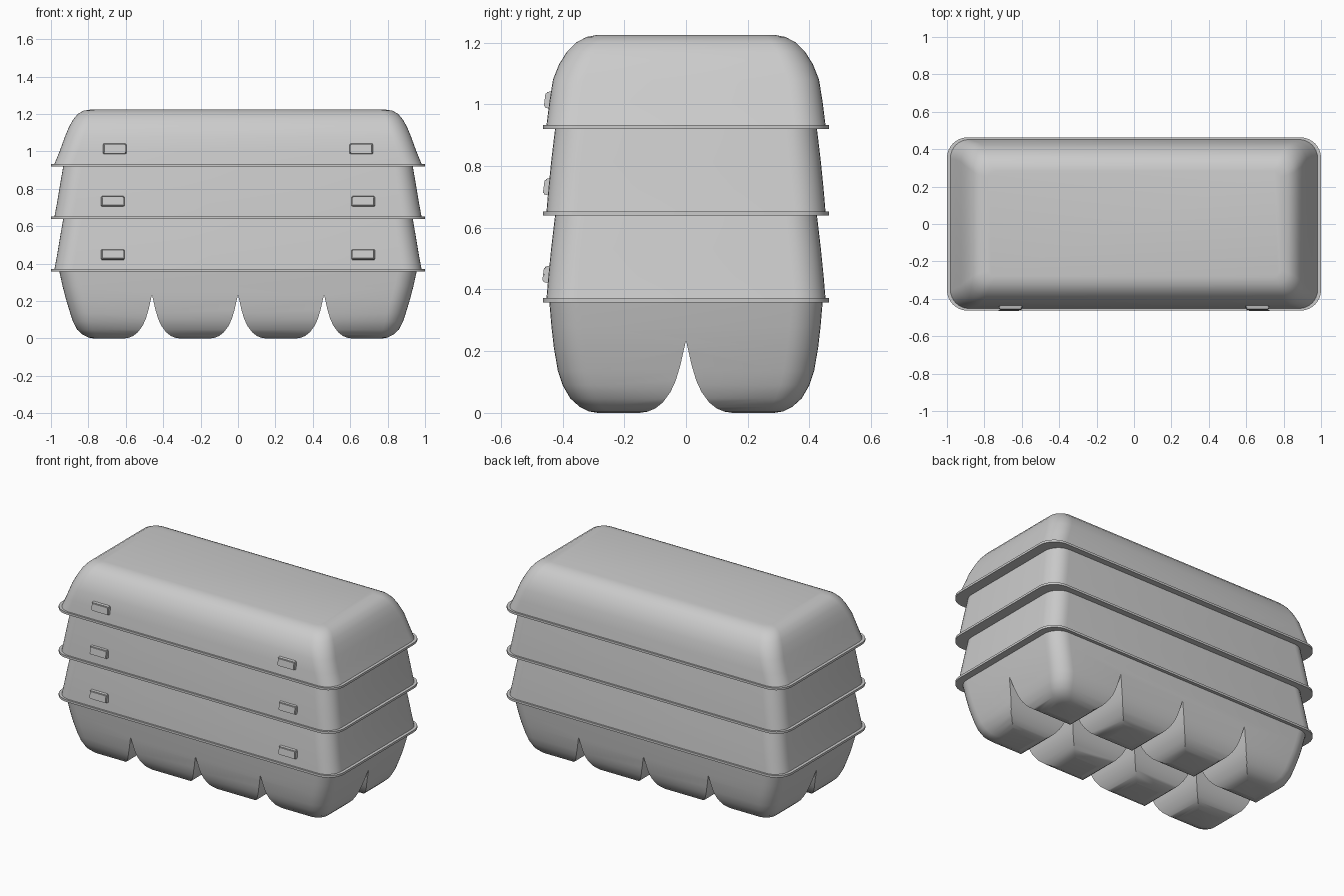
import bpy, bmesh, math

if "Cube" in bpy.data.objects:
    bpy.data.objects.remove(bpy.data.objects["Cube"])


def finish(name, bm, angle=35):
    bmesh.ops.recalc_face_normals(bm, faces=bm.faces)
    me = bpy.data.meshes.new(name)
    bm.to_mesh(me)
    bm.free()
    ob = bpy.data.objects.new(name, me)
    bpy.context.collection.objects.link(ob)
    smooth(ob, angle)
    return ob


def smooth(ob, angle=35):
    bpy.ops.object.select_all(action='DESELECT')
    ob.select_set(True)
    bpy.context.view_layer.objects.active = ob
    bpy.ops.object.shade_smooth_by_angle(angle=math.radians(angle))


def rounded_rect(hx, hy, r, seg=8):
    pts = []
    for i, (sx, sy) in enumerate([(1, 1), (-1, 1), (-1, -1), (1, -1)]):
        for k in range(seg + 1):
            a = math.pi / 2 * (i + k / seg)
            pts.append((sx * (hx - r) + r * math.cos(a), sy * (hy - r) + r * math.sin(a)))
    return pts


def loft(name, sections):
    """Closed body through rounded rectangles (half x, half y, z, corner radius)."""
    bm = bmesh.new()
    rings = [[bm.verts.new((x, y, z)) for x, y in rounded_rect(hx, hy, r)]
             for hx, hy, z, r in sections]
    n = len(rings[0])
    for a, b in zip(rings, rings[1:]):
        for i in range(n):
            bm.faces.new((a[i], a[(i + 1) % n], b[(i + 1) % n], b[i]))
    bm.faces.new(rings[0][::-1])
    bm.faces.new(rings[-1])
    return finish(name, bm)


def groove(name, offset, along_y):
    """Pointed flared groove used to split the tray into cups."""
    half = [(0.15, -0.05), (0.15, 0.0), (0.125, 0.004), (0.10, 0.014), (0.075, 0.034),
            (0.05, 0.068), (0.033, 0.105), (0.018, 0.155), (0.008, 0.2)]
    prof = half + [(0, 0.235)] + [(-u, z) for u, z in reversed(half)]
    bm = bmesh.new()
    ends = []
    for d in (-1.3, 1.3):
        ends.append([bm.verts.new((offset + u, d, z) if along_y else (d, offset + u, z))
                     for u, z in prof])
    n = len(prof)
    for i in range(n):
        j = (i + 1) % n
        bm.faces.new((ends[0][i], ends[0][j], ends[1][j], ends[1][i]))
    bm.faces.new(ends[0][::-1])
    bm.faces.new(ends[1])
    ob = finish(name, bm)
    ob.hide_render = True
    return ob


# Bottom tray, split into 4 x 2 cups by grooves
tray = loft("cup_tray", [
    (0.77, 0.285, 0.0, 0.05), (0.80, 0.315, 0.005, 0.06), (0.83, 0.345, 0.02, 0.07),
    (0.86, 0.375, 0.047, 0.085), (0.882, 0.40, 0.09, 0.095), (0.897, 0.415, 0.135, 0.10),
    (0.92, 0.428, 0.21, 0.10), (0.938, 0.436, 0.28, 0.10), (0.956, 0.443, 0.362, 0.10)])
cutters = [groove("groove_cutter", x, True) for x in (-0.46, 0, 0.46)]
cutters.append(groove("groove_cutter", 0, False))
bpy.ops.object.select_all(action='DESELECT')
bpy.context.view_layer.objects.active = tray
tray.select_set(True)
for c in cutters:
    m = tray.modifiers.new("groove", 'BOOLEAN')
    m.operation = 'DIFFERENCE'
    m.solver = 'EXACT'
    m.object = c
    # keep cuts ahead of the smoothing
    tray.modifiers.move(len(tray.modifiers) - 1, 0)
    bpy.ops.object.modifier_apply(modifier=m.name)
for c in cutters:
    bpy.data.objects.remove(c, do_unlink=True)
smooth(tray)

# Two stacked middle lids
for name, z in (("lower_lid", 0.372), ("middle_lid", 0.653)):
    loft(name, [(0.981, 0.452, z, 0.10), (0.968, 0.446, z + 0.07, 0.10),
                (0.953, 0.437, z + 0.16, 0.10), (0.934, 0.424, z + 0.27, 0.10)])

# Domed top lid
loft("top_lid", [
    (0.982, 0.452, 0.932, 0.10), (0.952, 0.443, 1.005, 0.10), (0.925, 0.431, 1.08, 0.10),
    (0.904, 0.411, 1.13, 0.10), (0.882, 0.386, 1.17, 0.09), (0.857, 0.356, 1.20, 0.08),
    (0.825, 0.322, 1.218, 0.06), (0.78, 0.285, 1.225, 0.04)])

# Rims under each lid
for i, z in enumerate((0.358, 0.639, 0.919)):
    loft(f"rim_{i + 1}", [(1.0, 0.463, z, 0.11), (1.0, 0.463, z + 0.014, 0.11)])

# Latch bumps on the front walls
for z, y, cx in ((0.449, -0.448, 0.67), (0.733, -0.446, 0.67), (1.014, -0.443, 0.66)):
    for side in (-1, 1):
        bm = bmesh.new()
        bmesh.ops.create_cube(bm, size=1)
        for v in bm.verts:
            front = v.co.y < 0
            v.co.x *= 0.118 if front else 0.132
            v.co.z *= 0.048 if front else 0.062
            v.co.y *= 0.03
            v.co.y += v.co.z * 0.13
        bmesh.ops.bevel(bm, geom=bm.edges[:], offset=0.004, segments=2, affect='EDGES')
        latch = finish("latch", bm)
        latch.location = (side * cx, y, z)
